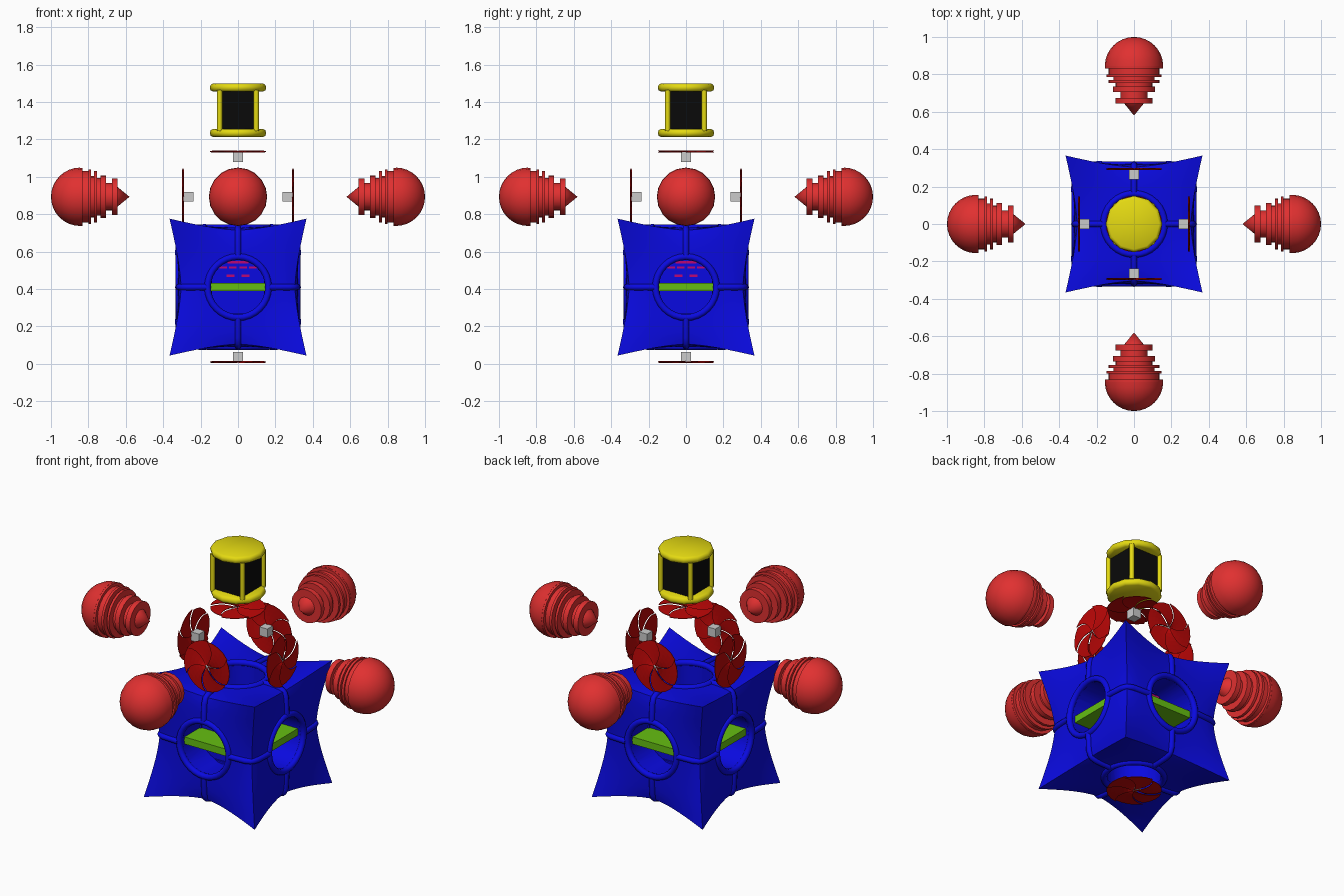
import bpy, bmesh, math
from mathutils import Vector, Matrix

cube = bpy.data.objects.get("Cube")
if cube:
    bpy.data.objects.remove(cube, do_unlink=True)


def material(name, rgb):
    m = bpy.data.materials.new(name)
    m.use_nodes = True
    m.diffuse_color = (*rgb, 1)
    m.node_tree.nodes["Principled BSDF"].inputs["Base Color"].default_value = (*rgb, 1)
    return m


BLUE = material("blue", (0.003, 0.003, 0.75))
GREEN = material("green", (0.13, 0.52, 0.006))
RED = material("bright_red", (0.75, 0.03, 0.03))
DARK_RED = material("dark_red", (0.5, 0.002, 0.002))
YELLOW = material("yellow", (0.78, 0.7, 0.006))
BLACK = material("black", (0.003, 0.003, 0.003))
GREY = material("light_grey", (0.6, 0.6, 0.6))
MAGENTA = material("magenta", (0.5, 0.002, 0.18))

MID = Vector((0, 0, 0.41))
SIDES = {"front": Vector((0, -1, 0)), "back": Vector((0, 1, 0)),
         "left": Vector((1, 0, 0)), "right": Vector((-1, 0, 0))}
ALL = {**SIDES, "top": Vector((0, 0, 1)), "bottom": Vector((0, 0, -1))}


def place(d, pos):
    """Matrix that turns local z to direction d and moves to pos."""
    return Matrix.Translation(pos) @ d.to_track_quat('Z', 'Y').to_matrix().to_4x4()


def finish(bm, name, mat, matrix=None, smooth=None):
    bmesh.ops.recalc_face_normals(bm, faces=bm.faces)
    me = bpy.data.meshes.new(name)
    bm.to_mesh(me)
    bm.free()
    ob = bpy.data.objects.new(name, me)
    bpy.context.collection.objects.link(ob)
    if mat:
        me.materials.append(mat)
    if matrix:
        me.transform(matrix)
    if smooth:
        smooth_object(ob, smooth)
    return ob


def smooth_object(ob, degrees):
    bpy.ops.object.select_all(action='DESELECT')
    ob.select_set(True)
    bpy.context.view_layer.objects.active = ob
    bpy.ops.object.shade_smooth_by_angle(angle=math.radians(degrees))


def box(name, mat, size, pos):
    bm = bmesh.new()
    bmesh.ops.create_cube(bm, size=1, matrix=Matrix.Translation(pos) @ Matrix.Diagonal((*size, 1)))
    return finish(bm, name, mat)


def lathe(name, mat, profile, matrix, steps, smooth):
    """Spin a (radius, height) profile round local z."""
    bm = bmesh.new()
    vs = [bm.verts.new((r, 0, z)) for r, z in profile]
    es = [bm.edges.new(p) for p in zip(vs, vs[1:])]
    bmesh.ops.spin(bm, geom=vs + es, cent=(0, 0, 0), axis=(0, 0, 1), angle=math.tau, steps=steps)
    bmesh.ops.remove_doubles(bm, verts=bm.verts, dist=0.0005)
    return finish(bm, name, mat, matrix, smooth)


def tube(name, mat, points, radius):
    cu = bpy.data.curves.new(name, 'CURVE')
    cu.dimensions = '3D'
    cu.bevel_depth = radius
    cu.bevel_resolution = 2
    cu.use_fill_caps = True
    sp = cu.splines.new('POLY')
    sp.points.add(len(points) - 1)
    for p, co in zip(sp.points, points):
        p.co = (*co, 1)
    ob = bpy.data.objects.new(name, cu)
    bpy.context.collection.objects.link(ob)
    cu.materials.append(mat)


# Body: cube with corners pulled out and softened edges
bm = bmesh.new()
bmesh.ops.create_cube(bm, size=2)
bmesh.ops.subdivide_edges(bm, edges=bm.edges, cuts=17, use_grid_fill=True)
for v in bm.verts:
    small, middle, _ = sorted(abs(c) for c in v.co)
    corner = abs(v.co.x * v.co.y * v.co.z)
    k = 0.32 + 0.046 * corner ** 2
    v.co *= k * (1 - 0.05 * middle ** 6 * (1 - small))
body = finish(bm, "star_body", BLUE, Matrix.Translation(MID))

# Round sockets cut into all six faces
bm = bmesh.new()
for d in ALL.values():
    bmesh.ops.create_cone(bm, cap_ends=True, segments=32, radius1=0.152, radius2=0.152,
                          depth=0.3, matrix=place(d, MID + d * 0.29))
cutter = finish(bm, "socket_cutter", None)
cutter.hide_render = True
mod = body.modifiers.new("sockets", 'BOOLEAN')
mod.object = cutter
mod.operation = 'DIFFERENCE'
mod.solver = 'EXACT'
bpy.context.view_layer.objects.active = body
bpy.ops.object.modifier_apply(modifier=mod.name)
bpy.data.objects.remove(cutter, do_unlink=True)
smooth_object(body, 40)

# Socket rims
circle = [i * math.tau / 10 for i in range(11)]
for side, d in ALL.items():
    ring = [(0.163 + 0.018 * math.cos(a), 0.018 * math.sin(a)) for a in circle]
    lathe(side + "_socket_rim", BLUE, ring, place(d, MID + d * 0.318), 32, 60)

# Straps joining neighbouring rims over the edges
names = list(ALL)
for i, a in enumerate(names):
    for b in names[i + 1:]:
        da, db = ALL[a], ALL[b]
        if abs(da.dot(db)) < 0.5:
            path = [(0.32, 0.17), (0.315, 0.27), (0.305, 0.295),
                    (0.295, 0.305), (0.27, 0.315), (0.17, 0.32)]
            tube(f"{a}_{b}_strap", BLUE, [MID + da * p + db * q for p, q in path], 0.017)

# Shelf across the sockets
box("green_shelf", GREEN, (0.58, 0.58, 0.042), MID)

# Small panel lights above the shelf
LIGHTS = [(0, 0.132, 0.11), (-0.08, 0.105, 0.04), (-0.027, 0.105, 0.04), (0.027, 0.105, 0.04),
          (0.08, 0.105, 0.04), (-0.04, 0.06, 0.045), (0.04, 0.06, 0.045)]
for side, d in SIDES.items():
    across = Vector((abs(d.y), abs(d.x), 0))
    bm = bmesh.new()
    for u, h, w in LIGHTS:
        size = across * w + Vector((abs(d.x), abs(d.y), 0)) * 0.008 + Vector((0, 0, 0.013))
        pos = MID + d * 0.143 + across * u + Vector((0, 0, h))
        bmesh.ops.create_cube(bm, size=1, matrix=Matrix.Translation(pos) @ Matrix.Diagonal((*size, 1)))
    finish(bm, side + "_panel_lights", MAGENTA)


# Fans with swirling pitched blades, each with a small motor block
def fan(name, d, pos, blades=6, rows=6, cols=4):
    bm = bmesh.new()
    for b in range(blades):
        grid = []
        for r in range(rows + 1):
            radius = 0.008 + 0.142 * r / rows
            line = []
            for c in range(cols + 1):
                a = (b + c / cols) * math.tau / blades + 0.5 * (r / rows) ** 2
                tilt = (c / cols - 0.5) * 0.009
                line.append(bm.verts.new((radius * math.cos(a), radius * math.sin(a), tilt)))
            grid.append(line)
        for lo, hi in zip(grid, grid[1:]):
            for c in range(cols):
                bm.faces.new((lo[c], hi[c], hi[c + 1], lo[c + 1]))
    bmesh.ops.recalc_face_normals(bm, faces=bm.faces)
    bmesh.ops.solidify(bm, geom=bm.faces[:], thickness=0.003)
    finish(bm, name + "_fan", DARK_RED, place(d, pos))
    box(name + "_motor", GREY, (0.052,) * 3, pos - d * 0.03)


HUB = Vector((0, 0, 0.893))
for side, d in SIDES.items():
    fan(side, d, HUB + d * 0.295)
fan("top", ALL["top"], Vector((0, 0, 1.136)))
fan("bottom", ALL["bottom"], Vector((0, 0, 0.008)))

# Red pods: round outer end, stepped rings, pointed inner tip
dome = [(0.156 * math.cos(t), 0.844 + 0.156 * math.sin(t))
        for t in (i * math.pi / 16 for i in range(8, -1, -1))]
RINGS = [(0.155, 0.832), (0.137, 0.8), (0.146, 0.785), (0.11, 0.77), (0.137, 0.755),
         (0.1, 0.735), (0.113, 0.705), (0.073, 0.675), (0.098, 0.645)]
profile = dome[:]
level = 0.844
for r, z in RINGS:
    profile += [(r, level), (r, z)]
    level = z
profile += [(0.053, level), (0, 0.58)]
for side, d in SIDES.items():
    lathe(side + "_pod", RED, profile, place(d, Vector((0, 0, HUB.z))), 20, 35)

# Lantern on top: two rounded plates, four posts and a dark core
UP = ALL["top"]
for name, z in (("lantern_base", 1.213), ("lantern_cap", 1.456)):
    plate = [(0, 0), (0.135, 0), (0.147, 0.007), (0.151, 0.021), (0.147, 0.035), (0.135, 0.042), (0, 0.042)]
    lathe(name, YELLOW, plate, place(UP, Vector((0, 0, z))), 12, 50)
box("lantern_core", BLACK, (0.19, 0.19, 0.22), (0, 0, 1.355))
for x in (-1, 1):
    for y in (-1, 1):
        post = [(0, 0), (0.014, 0), (0.014, 0.22), (0, 0.22)]
        side = ("left" if x > 0 else "right") + ("_back" if y > 0 else "_front")
        lathe(side + "_lantern_post", YELLOW, post,
              place(UP, Vector((x * 0.098, y * 0.098, 1.245))), 8, 50)
